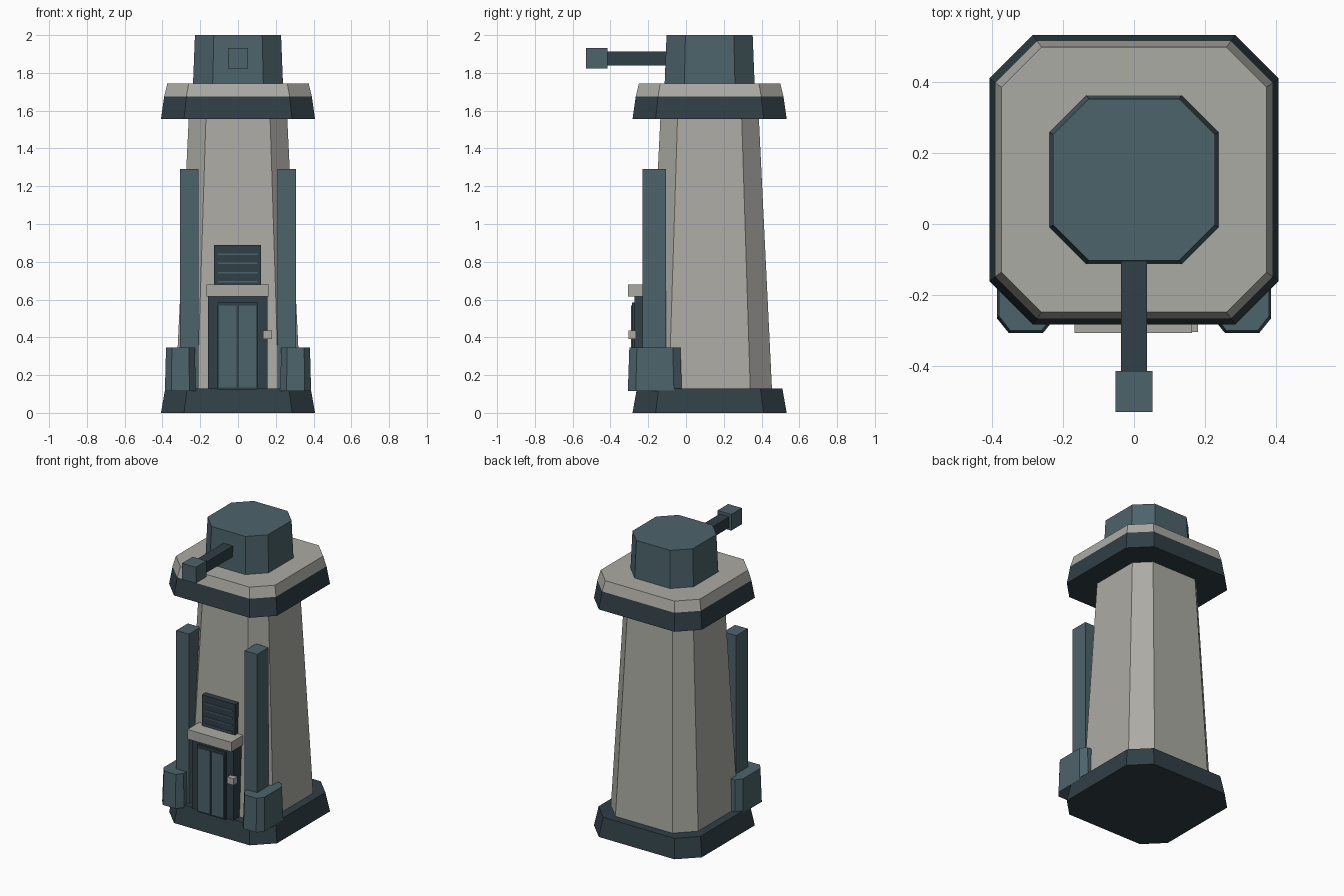
import bpy, bmesh

default = bpy.data.objects.get("Cube")
if default:
    bpy.data.objects.remove(default, do_unlink=True)


def material(name, rgb):
    mat = bpy.data.materials.new(name)
    mat.use_nodes = True
    mat.diffuse_color = (*rgb, 1)
    mat.node_tree.nodes["Principled BSDF"].inputs["Base Color"].default_value = (*rgb, 1)
    return mat


STONE = material("pale_stone", (0.41, 0.405, 0.37))
TEAL = material("slate_teal", (0.073, 0.125, 0.145))
DARK = material("dark_slate", (0.030, 0.050, 0.061))
AXIS_Y = 0.125  # the tower stands a little behind the centre


def finish(name, bm, mat):
    bmesh.ops.recalc_face_normals(bm, faces=bm.faces)
    mesh = bpy.data.meshes.new(name)
    bm.to_mesh(mesh)
    bm.free()
    mesh.materials.append(mat)
    obj = bpy.data.objects.new(name, mesh)
    bpy.context.collection.objects.link(obj)
    return obj


def box(name, x, y, z, mat):
    """Box from (min, max) ranges."""
    bm = bmesh.new()
    bmesh.ops.create_cube(bm, size=1)
    for v in bm.verts:
        for i, (lo, hi) in enumerate((x, y, z)):
            v.co[i] = lo if v.co[i] < 0 else hi
    return finish(name, bm, mat)


def prism(name, centre, levels, mat):
    """Tapered block with cut corners; levels are (z, half x, half y, cut x, cut y)."""
    bm = bmesh.new()
    rings = []
    for z, hx, hy, cx, cy in levels:
        ring = []
        for sx, sy in ((1, 1), (-1, 1), (-1, -1), (1, -1)):
            pair = [(sx * hx, sy * (hy - cy)), (sx * (hx - cx), sy * hy)]
            if sx != sy:
                pair.reverse()
            ring += [bm.verts.new((centre[0] + px, centre[1] + py, z)) for px, py in pair]
        rings.append(ring)
    for low, high in zip(rings, rings[1:]):
        for i in range(8):
            j = (i + 1) % 8
            bm.faces.new((low[i], low[j], high[j], high[i]))
    bm.faces.new(rings[0])
    bm.faces.new(rings[-1])
    return finish(name, bm, mat)


def tower_part(name, levels, mat):
    """Square section on the tower axis; levels are (z, half width, corner cut)."""
    return prism(name, (0, AXIS_Y), [(z, h, h, c, c) for z, h, c in levels], mat)


# Tower stack
tower_part("base_plinth", [(0, 0.408, 0.122), (0.13, 0.385, 0.116)], DARK)
tower_part("tower_shaft", [(0.13, 0.33, 0.115), (1.555, 0.261, 0.091)], STONE)
tower_part("gallery_skirt", [(1.555, 0.408, 0.122), (1.675, 0.391, 0.118)], DARK)
tower_part("gallery_deck", [(1.675, 0.391, 0.118), (1.745, 0.374, 0.113)], STONE)
tower_part("turret", [(1.745, 0.238, 0.104), (2.0, 0.228, 0.100)], TEAL)

# Gun
box("gun_barrel", (-0.036, 0.036), (-0.42, 0.0), (1.838, 1.912), DARK)
box("gun_muzzle", (-0.052, 0.052), (-0.53, -0.415), (1.822, 1.932), TEAL)

# Front buttresses, mirrored
for side, s in (("left", 1), ("right", -1)):
    box(side + "_post", sorted((s * 0.21, s * 0.306)), (-0.23, -0.105), (0.115, 1.29), TEAL)
    prism(side + "_post_foot", (s * 0.305, -0.165),
          [(0.115, 0.082, 0.143, 0.034, 0.042), (0.345, 0.076, 0.135, 0.031, 0.04)], TEAL)

# Doorway
box("door_frame", (-0.158, 0.155), (-0.272, -0.15), (0.13, 0.615), DARK)
box("door_recess", (-0.108, 0.102), (-0.285, -0.26), (0.125, 0.585), DARK)
for side, x in (("right", (-0.1, -0.008)), ("left", (0.004, 0.094))):
    box(side + "_door_panel", x, (-0.292, -0.284), (0.135, 0.568), TEAL)
box("door_handle", (0.132, 0.181), (-0.305, -0.265), (0.39, 0.435), STONE)
box("door_lintel", (-0.168, 0.164), (-0.307, -0.15), (0.615, 0.68), STONE)

# Vent above the door
box("vent_panel", (-0.127, 0.123), (-0.208, -0.15), (0.68, 0.89), DARK)
for i in range(4):
    z = 0.69 + i * 0.049
    box(f"vent_slat_{i + 1}", (-0.107, 0.104), (-0.214, -0.207), (z, z + 0.008), TEAL)
